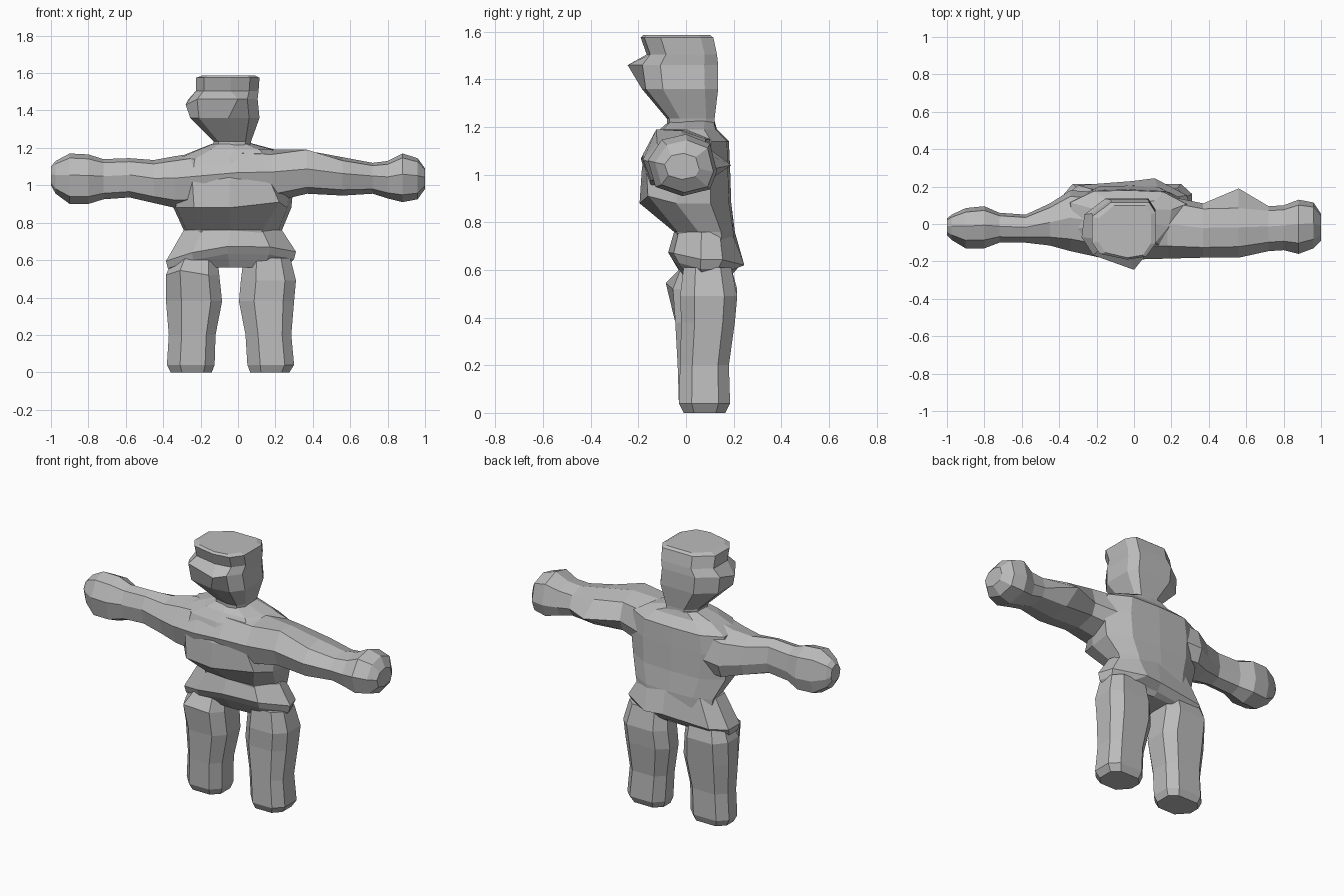
import bpy, bmesh
from mathutils import Vector

clay = bpy.data.materials.new("grey clay")
clay.diffuse_color = (0.5, 0.5, 0.5, 1)

# cross-section outlines, in -1..1 on both axes
LEG = [(1, -.5), (1, .55), (.6, 1), (-.6, 1), (-1, .5), (-1, -.25), (-.45, -1), (.6, -1)]
HEAD = [(1, -.45), (1, .65), (.8, 1), (-.4, 1), (-1, .5), (-1, -.4), (-.75, -.8), (.1, -1), (.7, -.9)]
ARM = [(1, -.2), (.8, .7), (.1, 1), (-.6, .82), (-1, .15), (-.78, -.7), (0, -1), (.8, -.78)]
CHEST = [(.93, -.2), (1, .55), (.6, .95), (0, 1), (-.6, .97), (-1, .6), (-.95, -.25),
         (-.65, -.85), (-.05, -1), (.6, -.9)]
HIP = [(1, -.1), (.92, .5), (.6, .88), (.1, 1), (-.75, .85), (-1, .4), (-1, -.3),
       (-.6, -.85), (-.05, -1), (.6, -.85)]


def loft(name, rings, axis='z', plan=LEG, pulls=(), lift=None):
    """Skin rings (position, a0, a1, b0, b1); pulls move the nearest corner to a point."""
    bm = bmesh.new()
    loops = []
    for i, (p, a0, a1, b0, b1) in enumerate(rings):
        loop = []
        for u, v in plan:
            a = (a0 + a1) / 2 + u * (a1 - a0) / 2
            b = (b0 + b1) / 2 + v * (b1 - b0) / 2
            co = Vector((a, b, p)) if axis == 'z' else Vector((p, a, b))
            if lift:
                co.z += lift(i, u, v)
            loop.append(bm.verts.new(co))
        loops.append(loop)
    n = len(plan)
    for lo, hi in zip(loops, loops[1:]):
        for k in range(n):
            bm.faces.new((lo[k], lo[(k + 1) % n], hi[(k + 1) % n], hi[k]))
    bm.faces.new(loops[0][::-1])
    bm.faces.new(loops[-1])
    for pt in pulls:
        target = Vector(pt)
        min(bm.verts, key=lambda w: (w.co - target).length).co = target
    bmesh.ops.recalc_face_normals(bm, faces=bm.faces)
    me = bpy.data.meshes.new(name)
    bm.to_mesh(me)
    bm.free()
    me.materials.append(clay)
    ob = bpy.data.objects.new(name, me)
    bpy.context.collection.objects.link(ob)
    return ob


# head with pointed face, brow notch and flat crown
loft("head", [
    (1.18, -.13, .06, -.08, .12), (1.235, -.13, .07, -.08, .12),
    (1.36, -.255, .115, -.185, .135), (1.46, -.265, .105, -.20, .135),
    (1.505, -.225, .11, -.165, .13), (1.575, -.225, .115, -.19, .115),
    (1.587, -.19, .09, -.18, .10)],
    plan=HEAD, pulls=[(.0, -.245, 1.46), (-.28, -.07, 1.43)])

# torso: narrow waist, overhanging chest, sloping shoulders
loft("torso", [
    (.70, -.28, .22, -.04, .205), (.76, -.29, .235, -.05, .205),
    (.88, -.345, .285, -.195, .19), (1.03, -.36, .30, -.185, .185),
    (1.14, -.34, .28, -.145, .18), (1.19, -.22, .20, -.11, .13),
    (1.225, -.13, .07, -.07, .12)],
    plan=CHEST, pulls=[(.22, -.16, .91)])

# flared hip skirt with an arched front hem, tilted up to the right
def hem(i, u, v):
    arch = .055 * (1 - u * u) if v < 0 else 0
    return (arch + .025 * u) if i in (1, 2) else 0

loft("hip_skirt", [
    (.56, -.31, .25, .0, .17), (.58, -.375, .30, -.05, .195),
    (.62, -.385, .31, -.075, .23), (.76, -.29, .235, -.05, .205)],
    plan=HIP, lift=hem, pulls=[(.11, .245, .62)])

# arms and shoulder girdle in one span, rounded fists at both ends
loft("arms_and_shoulders", [
    (-1.0, -.06, .03, 1.0, 1.10), (-.975, -.085, .05, .955, 1.13),
    (-.90, -.13, .085, .90, 1.17), (-.80, -.13, .095, .90, 1.165),
    (-.72, -.10, .06, .925, 1.14), (-.58, -.10, .05, .935, 1.145),
    (-.45, -.115, .11, .905, 1.135), (-.34, -.145, .18, .88, 1.155),
    (-.18, -.18, .17, .88, 1.18), (0, -.19, .16, .89, 1.20),
    (.18, -.185, .15, .91, 1.19), (.37, -.18, .11, .955, 1.185),
    (.56, -.18, .115, .945, 1.15), (.72, -.145, .095, .955, 1.12),
    (.80, -.14, .10, .93, 1.13), (.88, -.16, .13, .91, 1.17),
    (.96, -.13, .115, .925, 1.145), (1.0, -.09, .055, .98, 1.09)],
    axis='x', plan=ARM, pulls=[(.56, .19, 1.04), (.37, -.125, 1.19)])

# legs: faceted columns, fuller at the thigh
loft("left_leg", [
    (0, -.36, -.14, -.01, .165), (.04, -.38, -.125, -.03, .18),
    (.20, -.37, -.12, -.035, .18), (.38, -.385, -.085, -.045, .20),
    (.52, -.385, -.10, -.055, .215), (.61, -.35, -.11, -.02, .19)],
    pulls=[(-.31, -.085, .545)])
loft("right_leg", [
    (0, .065, .275, -.01, .165), (.04, .05, .30, -.03, .185),
    (.20, .04, .285, -.025, .18), (.38, .005, .30, -.02, .205),
    (.49, .015, .31, -.025, .215), (.61, .03, .28, -.01, .19)])
